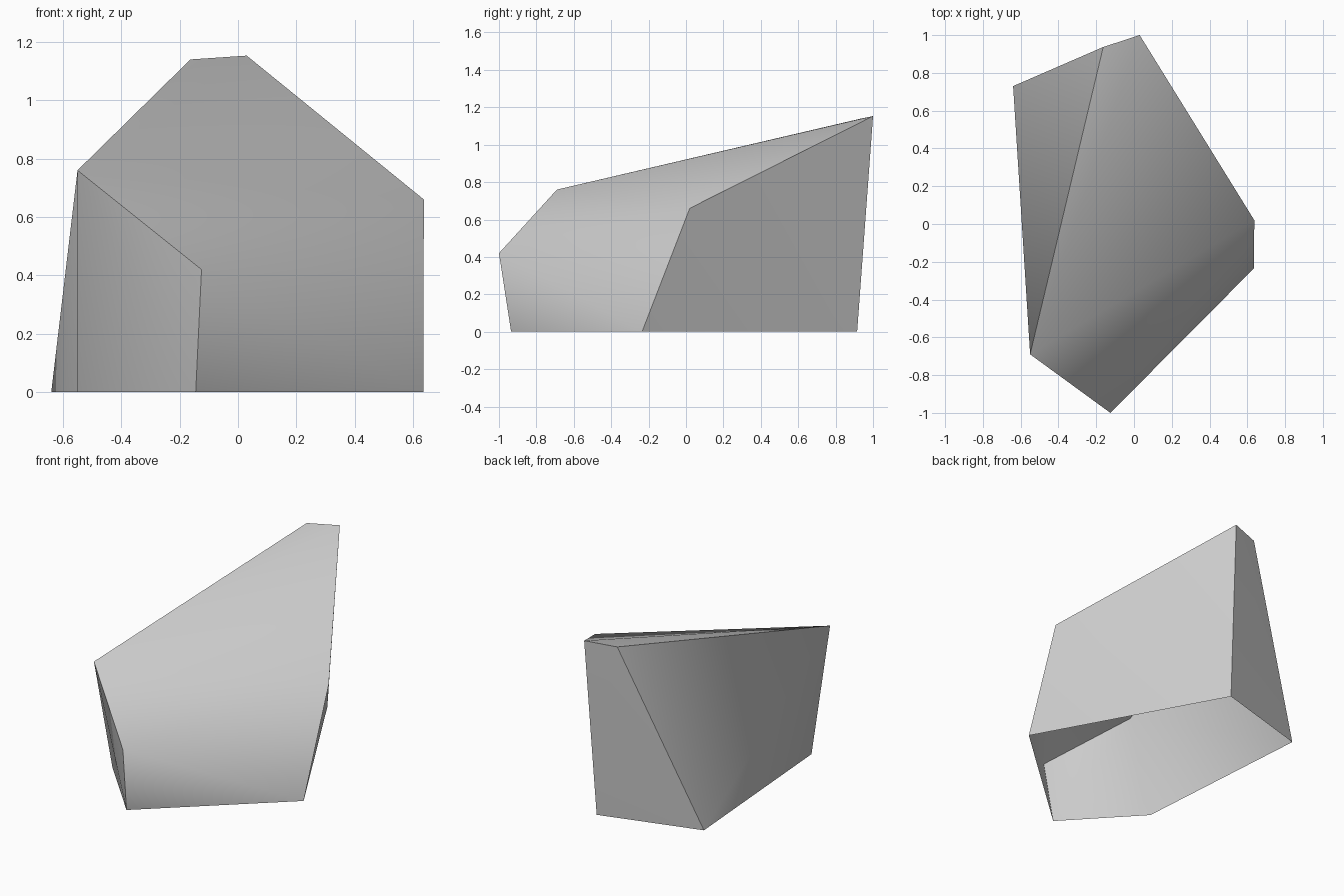
import bpy, bmesh, math

cube = bpy.data.objects.get("Cube")
if cube:
    bpy.data.objects.remove(cube, do_unlink=True)

# Stone colour
stone = bpy.data.materials.new("stone_grey")
stone.use_nodes = True
colour = (0.6, 0.6, 0.6, 1.0)
stone.diffuse_color = colour
stone.node_tree.nodes["Principled BSDF"].inputs["Base Color"].default_value = colour

# Corners of the sloping top and of the ground outline
top_corners = [(-0.55, -0.69, 0.76), (-0.125, -1.0, 0.42), (0.637, 0.02, 0.66),
               (0.03, 1.0, 1.153), (-0.163, 0.937, 1.14)]
ground_outline = [(-0.55, -0.5), (-0.145, -0.935), (0.635, -0.235),
                  (0.0, 0.915), (-0.64, 0.73)]

# Rock: convex shell around the corners, left open underneath
bm = bmesh.new()
for corner in top_corners + [(x, y, 0.0) for x, y in ground_outline]:
    bm.verts.new(corner)
bmesh.ops.convex_hull(bm, input=bm.verts[:])
underside = [f for f in bm.faces if all(v.co.z < 0.01 for v in f.verts)]
bmesh.ops.delete(bm, geom=underside, context='FACES_ONLY')
loose = [e for e in bm.edges if not e.link_faces]
bmesh.ops.delete(bm, geom=loose, context='EDGES')
bmesh.ops.recalc_face_normals(bm, faces=bm.faces[:])

# Outward normals on the open shell
if sum(f.normal.dot(f.calc_center_median()) for f in bm.faces) < 0:
    bmesh.ops.reverse_faces(bm, faces=bm.faces[:])

mesh = bpy.data.meshes.new("rock")
bm.to_mesh(mesh)
bm.free()
mesh.materials.append(stone)
rock = bpy.data.objects.new("rock", mesh)
bpy.context.collection.objects.link(rock)

# Soft shading within each side, crisp main ridges
bpy.ops.object.select_all(action='DESELECT')
rock.select_set(True)
bpy.context.view_layer.objects.active = rock
bpy.ops.object.shade_smooth_by_angle(angle=math.radians(50))
